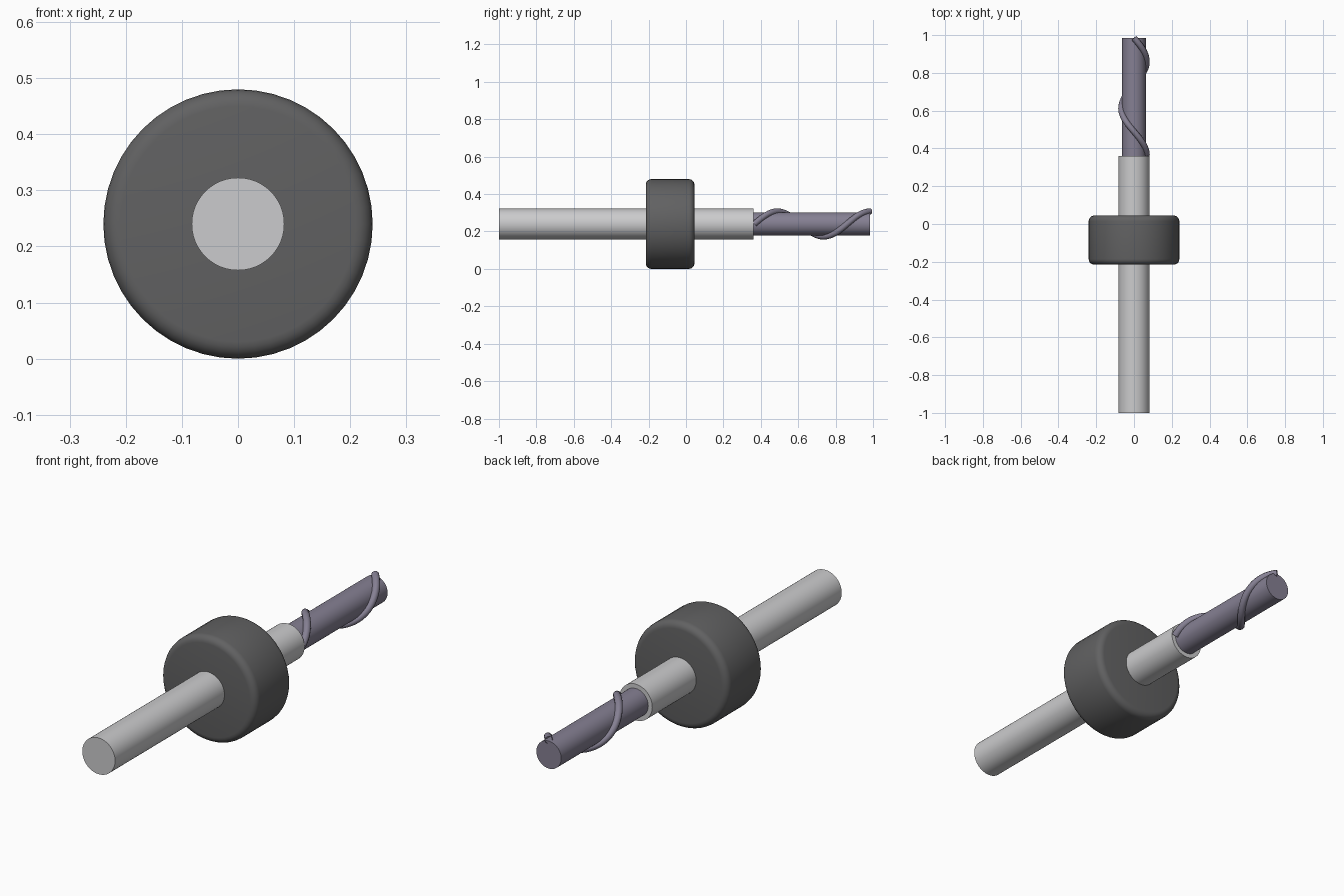
import bpy, math

if "Cube" in bpy.data.objects:
    bpy.data.objects.remove(bpy.data.objects["Cube"])

AXIS_Z = 0.24


def material(name, color):
    m = bpy.data.materials.new(name)
    m.use_nodes = True
    m.diffuse_color = (*color, 1)
    m.node_tree.nodes["Principled BSDF"].inputs["Base Color"].default_value = (*color, 1)
    return m


def rod(name, radius, y0, y1, mat, bevel=0, sides=48):
    """Round bar lying along the y axis, optionally with rounded rims."""
    bpy.ops.mesh.primitive_cylinder_add(vertices=sides, radius=radius, depth=y1 - y0,
                                        location=(0, (y0 + y1) / 2, AXIS_Z),
                                        rotation=(math.pi / 2, 0, 0))
    obj = bpy.context.object
    obj.name = name
    obj.data.materials.append(mat)
    if bevel:
        mod = obj.modifiers.new("rounded_rim", 'BEVEL')
        mod.width = bevel
        mod.segments = 5
        mod.limit_method = 'ANGLE'
        mod.angle_limit = math.radians(60)
        bpy.ops.object.modifier_apply(modifier=mod.name)
    bpy.ops.object.shade_smooth_by_angle(angle=math.radians(35))
    return obj


steel = material("light steel", (0.6, 0.6, 0.61))
rubber = material("dark grey", (0.12, 0.12, 0.122))
carbide = material("violet grey", (0.235, 0.215, 0.29))

# Shank, stop collar and cutting core
rod("shank", 0.0825, -1.0, 0.36, steel)
rod("stop_collar", 0.24, -0.215, 0.045, rubber, bevel=0.03)
rod("bit_core", 0.0625, 0.34, 0.985, carbide)

# Spiral cutting edge: one and a quarter turns around the core
curve = bpy.data.curves.new("spiral_edge", 'CURVE')
curve.dimensions = '3D'
curve.bevel_depth = 0.0165
curve.bevel_resolution = 3
spline = curve.splines.new('POLY')
steps = 80
spline.points.add(steps)
for i, p in enumerate(spline.points):
    t = i / steps
    a = t * 2.5 * math.pi
    p.co = (0.067 * math.cos(a), 0.365 + 0.62 * t, AXIS_Z + 0.067 * math.sin(a), 1)
edge = bpy.data.objects.new("spiral_edge", curve)
bpy.context.collection.objects.link(edge)
curve.materials.append(carbide)
bpy.ops.object.select_all(action='DESELECT')
edge.select_set(True)
bpy.context.view_layer.objects.active = edge
bpy.ops.object.convert(target='MESH')
bpy.ops.object.shade_smooth_by_angle(angle=math.radians(50))
